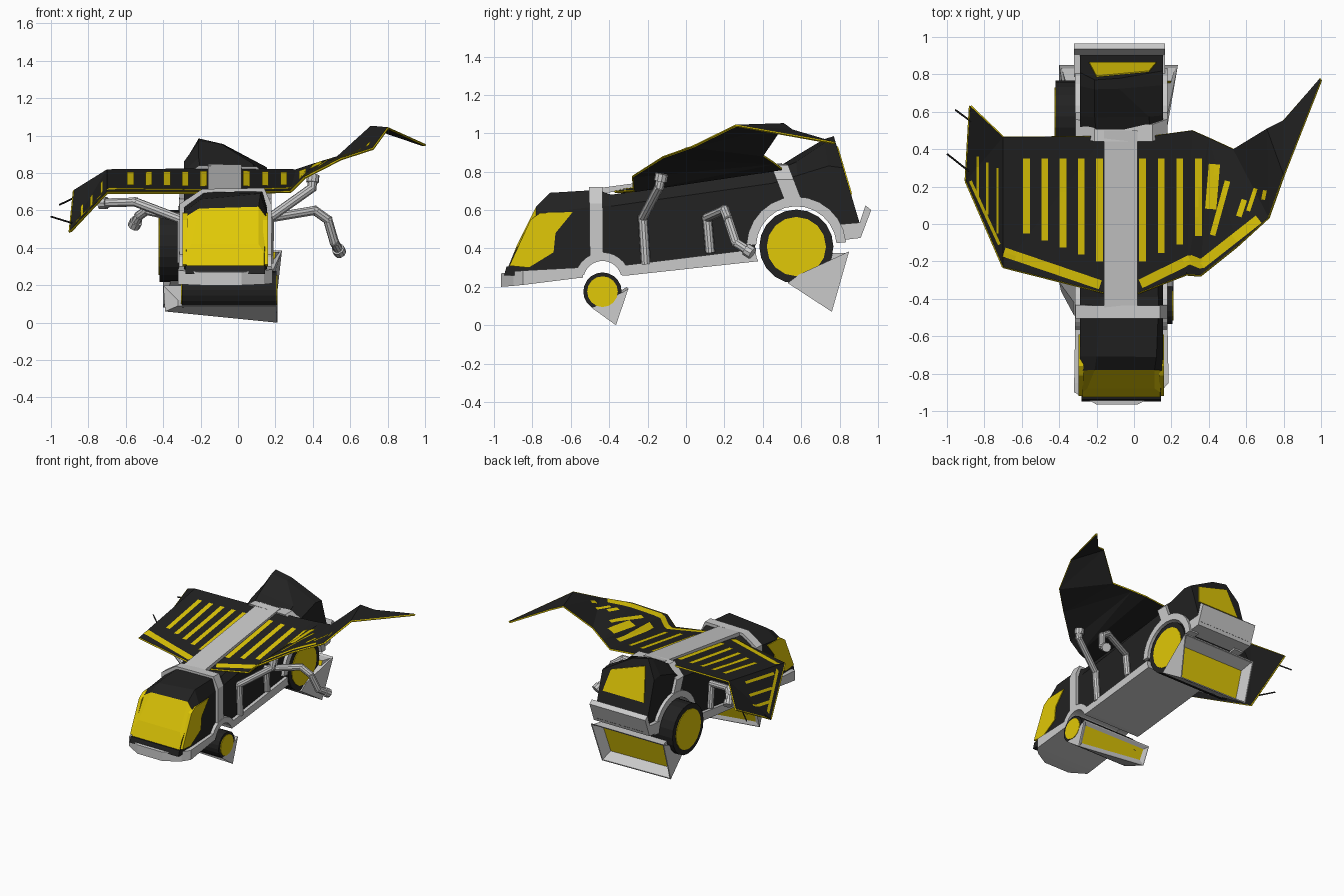
import bpy, bmesh, math
from mathutils import Vector
from mathutils.bvhtree import BVHTree

if "Cube" in bpy.data.objects:
    bpy.data.objects.remove(bpy.data.objects["Cube"])

BLACK, YELLOW, GRAY = 0, 1, 2
mats = []
for n, c in (("matte black", (0.016, 0.016, 0.016)), ("warm yellow", (0.75, 0.58, 0.002)),
             ("light gray", (0.59, 0.59, 0.59))):
    m = bpy.data.materials.new(n)
    m.diffuse_color = (*c, 1)
    m.use_nodes = True
    m.node_tree.nodes["Principled BSDF"].inputs["Base Color"].default_value = m.diffuse_color
    mats.append(m)


def finish(name, bm, mat=None, fix=True):
    if fix:
        bmesh.ops.recalc_face_normals(bm, faces=bm.faces)
    if mat is not None:
        for f in bm.faces:
            f.material_index = mat
    me = bpy.data.meshes.new(name)
    bm.to_mesh(me)
    bm.free()
    for m in mats:
        me.materials.append(m)
    ob = bpy.data.objects.new(name, me)
    bpy.context.collection.objects.link(ob)
    return ob


def loft(name, rings, mat, closed=True, special=None):
    """Skin equal-length rings; special maps (ring, side) to a colour."""
    bm = bmesh.new()
    vs = [[bm.verts.new(p) for p in r] for r in rings]
    n = len(rings[0])
    for i in range(len(rings) - 1):
        for j in range(n if closed else n - 1):
            k = (j + 1) % n
            f = bm.faces.new((vs[i][j], vs[i][k], vs[i + 1][k], vs[i + 1][j]))
            f.material_index = (special or {}).get((i, j), mat)
    if closed:
        for i, key in ((0, "front"), (-1, "back")):
            bm.faces.new(vs[i]).material_index = (special or {}).get(key, mat)
    return finish(name, bm, fix=closed)


def slab_x(name, yz, x0, x1, mat):
    return loft(name, [[(x, y, z) for y, z in yz] for x in (x0, x1)], mat)


def rod(name, p, q, r, mat, sides=10):
    p, q = Vector(p), Vector(q)
    rot = (q - p).to_track_quat('Z', 'Y')
    ring = [Vector((r * math.cos(a), r * math.sin(a), 0))
            for a in (2 * math.pi * i / sides for i in range(sides))]
    return loft(name, [[c + rot @ v for v in ring] for c in (p, q)], mat)


def cut(ob, cutters):
    bpy.context.view_layer.objects.active = ob
    for c in cutters:
        md = ob.modifiers.new("well", 'BOOLEAN')
        md.operation, md.object, md.solver = 'DIFFERENCE', c, 'EXACT'
        bpy.ops.object.modifier_apply(modifier=md.name)


# wheel well cutters
FY, FZ, RY, RZ = -0.435, 0.235, 0.575, 0.41
wells = [rod("front_well_cutter", (-0.7, FY, FZ), (0.5, FY, FZ), 0.105, GRAY, 20),
         rod("rear_well_cutter", (-0.7, RY, RZ), (0.5, RY, RZ), 0.215, GRAY, 24)]


def section(yb, zb, yt, zs, tl, tr, xl=-0.29, xr=0.155, zl=None):
    zt = max(tl[1], tr[1])
    pts = [(xl, zb), (xr, zb), (xr, zs), tr, tl, (xl, zl or zs)]
    return [(x, yb + (yt - yb) * (z - zb) / (zt - zb), z) for x, z in pts]


# hull
hull = [section(-0.94, 0.27, -0.88, 0.37, (-0.25, 0.42), (0.11, 0.42), -0.275, 0.14),
        section(-0.80, 0.27, -0.78, 0.56, (-0.21, 0.61), (0.11, 0.62)),
        section(-0.70, 0.27, -0.71, 0.59, (-0.20, 0.66), (0.12, 0.69)),
        section(-0.46, 0.28, -0.46, 0.62, (-0.18, 0.70), (0.13, 0.705)),
        section(-0.39, 0.285, -0.39, 0.62, (-0.18, 0.68), (0.13, 0.68)),
        section(0.46, 0.38, 0.45, 0.74, (-0.20, 0.805), (0.09, 0.80)),
        section(0.62, 0.42, 0.57, 0.78, (-0.21, 0.88), (0.08, 0.85), zl=0.81),
        section(0.80, 0.47, 0.72, 0.83, (-0.21, 0.97), (-0.08, 0.95), zl=0.86),
        section(0.92, 0.48, 0.77, 0.82, (-0.21, 0.985), (-0.08, 0.955), zl=0.85)]
body = loft("hull", hull, BLACK, special={"front": YELLOW, (0, 2): YELLOW, (0, 3): YELLOW, (0, 4): YELLOW})
cut(body, wells)

# side wrap of the windshield and the dark sill under it
wrap = [(-0.92, 0.31), (-0.81, 0.55), (-0.76, 0.585), (-0.59, 0.59), (-0.68, 0.48), (-0.69, 0.38), (-0.82, 0.30)]
slab_x("right_wrap_window", wrap, 0.135, 0.161, YELLOW)
slab_x("left_wrap_window", wrap, -0.296, -0.27, YELLOW)
slab_x("windshield_sill", [(-0.948, 0.26), (-0.935, 0.305), (-0.88, 0.305), (-0.88, 0.26)], -0.28, 0.145, BLACK)

# rear window
win = [(-0.24, 0.68), (0.12, 0.68), (0.08, 0.84), (-0.20, 0.93)]
loft("rear_window", [[(x, 0.92 - 0.297 * (z - 0.48) + d, z) for x, z in win] for d in (-0.003, 0.006)], YELLOW)

# base tray with rounded nose
tray = [(-0.965, -0.20, 0.02, 0.20, 0.27), (-0.90, -0.32, 0.14, 0.205, 0.28), (-0.85, -0.32, 0.185, 0.21, 0.285),
        (-0.57, -0.315, 0.18, 0.245, 0.30), (-0.30, -0.315, 0.18, 0.26, 0.315), (0.39, -0.315, 0.18, 0.335, 0.40)]
cut(loft("base_tray", [[(l, y, a), (r, y, a), (r, y, b), (l, y, b)] for y, l, r, a, b in tray], GRAY), wells)

# bands round the hull
G = dict(xl=-0.312, xr=0.178)
cut(loft("front_band", [section(y, 0.28, y - 0.005, 0.635, (-0.19, 0.715), (0.14, 0.72), **G)
                        for y in (-0.50, -0.43)], GRAY), wells)
cut(loft("rear_band", [section(y + 0.17, 0.40, y, 0.76, (-0.21, 0.84), (0.10, 0.835), **G)
                       for y in (0.44, 0.53)], GRAY), wells)
loft("roof_spine", [[(-0.16, y, z), (0.02, y, z), (0.02, y, z - 0.03), (-0.16, y, z - 0.03)]
                    for y, z in ((-0.45, 0.715), (0.50, 0.845))], GRAY)

# wheel arches
for name, cy, cz, r0, r1, a0, a1 in (("front_arch", FY, FZ, 0.10, 0.145, 15, 165),
                                     ("rear_arch", RY, RZ, 0.21, 0.26, 5, 178)):
    for side, x0, x1 in (("right", 0.10, 0.18), ("left", -0.315, -0.235)):
        rings = []
        for i in range(13):
            a = math.radians(a0 + (a1 - a0) * i / 12)
            rings.append([(x, cy + r * math.cos(a), cz + r * math.sin(a))
                          for x, r in ((x0, r0), (x1, r0), (x1, r1), (x0, r1))])
        loft(side + "_" + name, rings, GRAY)
for w in wells:
    bpy.data.objects.remove(w)

# rear bumper
slab_x("rear_bumper", [(0.785, 0.44), (0.91, 0.455), (0.965, 0.60), (0.935, 0.625), (0.905, 0.535), (0.785, 0.525)],
       -0.32, 0.165, GRAY)

# rollers with yellow hubs
for name, y, z, r, x0, x1 in (("front_roller", FY, 0.175, 0.10, -0.30, 0.205),
                              ("rear_roller", RY, RZ, 0.193, -0.42, 0.17)):
    rod(name, (x0, y, z), (x1, y, z), r, BLACK, 20)
    rod(name + "_hub", (x0 - 0.005, y, z), (x1 + 0.005, y, z), r * 0.8, YELLOW, 16)


# flared scoops behind the rollers
def scoop(name, near, far, depth):
    bm = bmesh.new()
    a, b = [bm.verts.new(p) for p in near], [bm.verts.new(p) for p in far]
    bm.faces.new(a)
    mouth = bm.faces.new(b)
    for i in range(4):
        bm.faces.new((a[i], a[(i + 1) % 4], b[(i + 1) % 4], b[i]))
    for f in bm.faces:
        f.material_index = GRAY
    bmesh.ops.recalc_face_normals(bm, faces=bm.faces)
    bmesh.ops.inset_individual(bm, faces=[mouth], thickness=0.012)
    bmesh.ops.inset_individual(bm, faces=[mouth], thickness=0.035, depth=-depth)
    mouth.material_index = YELLOW
    finish(name, bm, fix=False)


scoop("rear_scoop", [(-0.36, 0.53, 0.22), (0.18, 0.53, 0.22), (0.18, 0.59, 0.265), (-0.36, 0.59, 0.265)],
      [(-0.40, 0.76, 0.08), (0.20, 0.76, 0.07), (0.235, 0.85, 0.385), (-0.40, 0.85, 0.385)], 0.08)
scoop("front_scoop", [(-0.32, -0.49, 0.09), (0.205, -0.49, 0.09), (0.205, -0.42, 0.12), (-0.32, -0.42, 0.12)],
      [(-0.39, -0.36, 0.06), (0.21, -0.365, 0.0), (0.21, -0.30, 0.19), (-0.40, -0.31, 0.20)], 0.012)


# wings: lofted sheets with a yellow rim
def wing(name, front, rear):
    ob = loft(name, [front, rear], BLACK, closed=False)
    bm = bmesh.new()
    bm.from_mesh(ob.data)
    bmesh.ops.triangulate(bm, faces=bm.faces)
    for f in bm.faces:
        if f.normal.z < 0:
            f.normal_flip()
    bm.to_mesh(ob.data)
    tree = BVHTree.FromBMesh(bm)
    bm.free()
    md = ob.modifiers.new("thickness", 'SOLIDIFY')
    md.thickness, md.offset, md.material_offset_rim = 0.012, -1, YELLOW
    bpy.context.view_layer.objects.active = ob
    bpy.ops.object.modifier_apply(modifier=md.name)
    edge = front + [rear[-1]]
    for p, q in zip(edge, edge[1:]):
        rod(name + "_edge_trim", Vector(p) - Vector((0, 0, 0.005)), Vector(q) - Vector((0, 0, 0.005)), 0.006, YELLOW, 4)
    return tree


def ribbon(name, tree, pts, w):
    """Thin painted stripe draped over a wing."""
    pts = [Vector(p) for p in pts]
    rows = []
    for p, q in zip(pts, pts[1:]):
        d = (q - p).normalized()
        s = Vector((-d.y, d.x)) * w / 2
        for i in range(9):
            c = p.lerp(q, i / 8)
            row = []
            for e in (c - s, c, c + s):
                hit = tree.ray_cast(Vector((e.x, e.y, 3)), Vector((0, 0, -1)))[0]
                if hit:
                    row.append(hit + Vector((0, 0, 0.005)))
            if len(row) == 3:
                rows.append(row)
    if len(rows) > 1:
        ob = loft(name, rows, YELLOW, closed=False)
        if ob.data.polygons[0].normal.z < 0:
            ob.data.flip_normals()


left = wing("left_wing", [(-0.16, -0.367, 0.70), (-0.70, -0.23, 0.70), (-0.90, 0.23, 0.49)],
            [(-0.16, 0.47, 0.825), (-0.70, 0.464, 0.82), (-0.877, 0.63, 0.71)])
right = wing("right_wing",
             [(0.02, -0.37, 0.70), (0.28, -0.27, 0.705), (0.355, -0.276, 0.78), (0.55, -0.12, 0.88),
              (0.72, 0.035, 0.935), (0.80, 0.26, 1.045), (1.0, 0.77, 0.955)],
             [(0.02, 0.46, 0.825), (0.31, 0.50, 0.82), (0.40, 0.46, 0.85), (0.53, 0.40, 0.89),
              (0.71, 0.51, 1.053), (0.80, 0.555, 1.02), (0.99, 0.775, 0.955)])

# wing slots and leading stripes
for i in range(5):
    x = -0.185 - 0.0975 * i
    ribbon("left_slot", left, [(x, -0.20 + 0.037 * i), (x, 0.35)], 0.036)
for x, y0, y1 in ((-0.73, -0.05, 0.30), (-0.785, 0.05, 0.33), (-0.835, 0.14, 0.36)):
    ribbon("left_outer_slot", left, [(x, y0), (x, y1)], 0.012)
ribbon("left_stripe", left, [(-0.695, -0.15), (-0.18, -0.325)], 0.05)
ribbon("left_outer_stripe", left, [(-0.72, -0.11), (-0.875, 0.23)], 0.016)
for i in range(4):
    x = 0.045 + 0.1 * i
    ribbon("right_slot", right, [(x, -0.20 + 0.045 * i), (x, 0.35)], 0.036)
for p, q, w in (((0.41, 0.08), (0.43, 0.32), 0.06), ((0.42, -0.06), (0.50, 0.23), 0.03),
                ((0.56, 0.04), (0.59, 0.13), 0.03), ((0.61, 0.07), (0.65, 0.19), 0.022),
                ((0.69, 0.13), (0.70, 0.18), 0.02)):
    ribbon("right_outer_slot", right, [p, q], w)
ribbon("right_stripe", right, [(0.035, -0.32), (0.30, -0.19), (0.36, -0.215), (0.71, 0.06)], 0.05)

# wing tip antennas
rod("antenna_front", (-0.88, 0.28, 0.53), (-1.0, 0.375, 0.567), 0.005, BLACK, 6)
rod("antenna_rear", (-0.86, 0.54, 0.675), (-0.955, 0.61, 0.63), 0.005, BLACK, 6)

# folding arms with knobs, each rising from the tray
arms = {"right_front_arm": [(0.165, -0.21, 0.33), (0.17, -0.225, 0.56), (0.395, -0.14, 0.72), (0.40, -0.13, 0.77)],
        "right_rear_arm": [(0.165, 0.125, 0.39), (0.17, 0.11, 0.56), (0.41, 0.20, 0.60), (0.48, 0.22, 0.55),
                           (0.515, 0.26, 0.43), (0.54, 0.33, 0.385)],
        "left_front_arm": [(-0.30, -0.21, 0.33), (-0.30, -0.20, 0.55), (-0.55, -0.08, 0.645), (-0.72, 0.0, 0.64)],
        "left_rear_arm": [(-0.30, 0.125, 0.39), (-0.30, 0.11, 0.56), (-0.49, 0.18, 0.60), (-0.53, 0.22, 0.57),
                          (-0.55, 0.26, 0.53)]}
for name, pts in arms.items():
    for a, b in zip(pts, pts[1:]):
        d = (Vector(b) - Vector(a)).normalized() * 0.012
        rod(name, Vector(a) - d, Vector(b) + d, 0.025, GRAY)
    d = (Vector(pts[-1]) - Vector(pts[-2])).normalized() * 0.02
    rod(name + "_knob", Vector(pts[-1]) - d, Vector(pts[-1]) + d, 0.034, GRAY)
